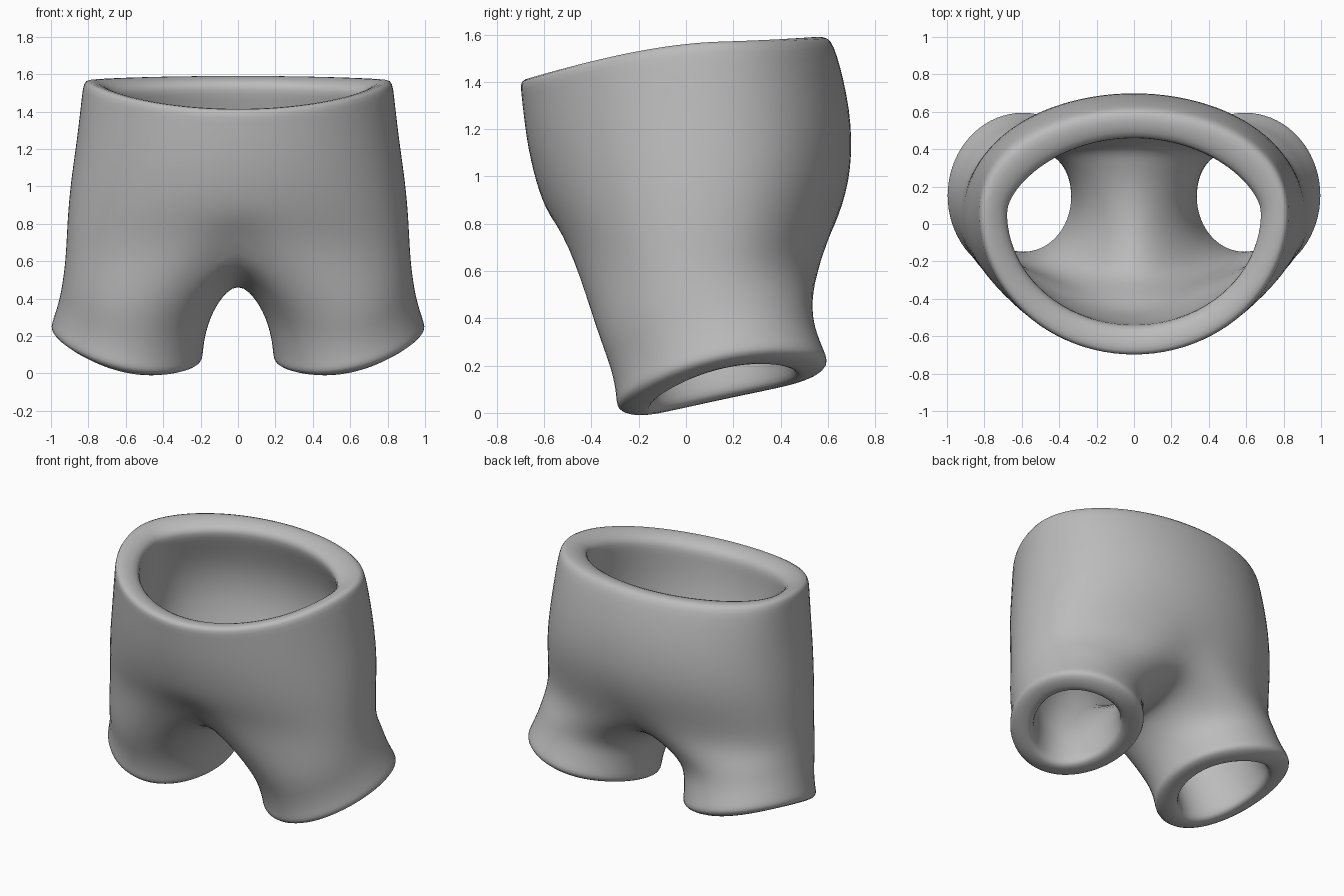
import bpy, bmesh
from math import sin, cos, pi, radians

cube = bpy.data.objects.get("Cube")
if cube:
    bpy.data.objects.remove(cube, do_unlink=True)

HALF = 12      # segments from front centre to back centre
LOOP = 18      # vertices around one leg
CLOTH = 0.15   # wall thickness


def torso_row(bm, z_side, z_front, z_back, width, y_front, y_back, front_pow=1.0, back_pow=0.88):
    """Left half of a hip ring, from front centre to back centre."""
    y_mid, row = 0.06, []
    for i in range(HALF + 1):
        a = -pi / 2 + pi * i / HALF
        s, c = sin(a), cos(a)
        end_y, end_z, p = (y_front, z_front, front_pow) if s < 0 else (y_back, z_back, back_pow)
        y = y_mid + (end_y - y_mid) * abs(s) ** p
        z = z_side + (end_z - z_side) * abs(s) ** 1.4
        x = 0.0 if i in (0, HALF) else width * c
        row.append(bm.verts.new((x, y, z)))
    return row


def leg_row(bm, cx, cy, rx, ry, z, tilt):
    """Closed, tilted ring around the left leg."""
    row = []
    for k in range(LOOP):
        a = radians(-120 + 360 / LOOP * k)
        c, s = cos(a), sin(a)
        h = z + tilt * (0.085 * c + 0.095 * s + 0.04 * c * c)
        row.append(bm.verts.new((cx + rx * c, cy + ry * s, h)))
    return row


def bridge(bm, upper, lower, closed):
    n = len(upper)
    for i in range(n if closed else n - 1):
        j = (i + 1) % n
        bm.faces.new((upper[i], lower[i], lower[j], upper[j]))


def bridge_all(bm, rows, closed):
    for a, b in zip(rows, rows[1:]):
        bridge(bm, a, b, closed)


bm = bmesh.new()

# Waist and hips
hips = [torso_row(bm, *r) for r in (
    (1.59, 1.425, 1.61, 0.83, -0.715, 0.60, 1.0, 0.95),
    (1.52, 1.355, 1.54, 0.84, -0.705, 0.64, 1.0, 0.9),
    (1.25, 1.16, 1.28, 0.87, -0.685, 0.705),
    (1.02, 0.98, 1.03, 0.905, -0.645, 0.71),
    (0.82, 0.83, 0.83, 0.922, -0.59, 0.655, 0.95),
    (0.62, 0.67, 0.64, 0.93, -0.51, 0.595, 0.85))]
bridge_all(bm, hips, False)

# Crotch seam, running back to front on the centre line
split = hips[-1]
split[0].co.yz = (-0.46, 0.72)
split[HALF].co.yz = (0.56, 0.68)
seam = [bm.verts.new((0, y, z)) for y, z in
        ((0.45, 0.595), (0.29, 0.52), (0.08, 0.497), (-0.15, 0.535), (-0.33, 0.625))]

# Leg with flared hem
legs = [split + seam] + [leg_row(bm, *r) for r in (
    (0.53, 0.078, 0.415, 0.46, 0.40, 0.7),
    (0.565, 0.115, 0.40, 0.437, 0.27, 0.9),
    (0.59, 0.148, 0.408, 0.448, 0.155, 1.0),
    (0.60, 0.157, 0.418, 0.462, 0.10, 1.0))]
bridge_all(bm, legs, True)

# Inner wall, set in from the outer surface
bm.normal_update()


def inset(v):
    n = v.normal.copy()
    if v.co.x == 0:
        n.x = 0
        n.normalize()
    return bm.verts.new(v.co - n * CLOTH)


inner_hips = [[inset(v) for v in row] for row in hips[2:]]
inner_seam = [inset(v) for v in seam]
inner_legs = [inner_hips[-1] + inner_seam] + [[inset(v) for v in row] for row in legs[1:]]

# Waistband lip, sloping inwards
lip = [torso_row(bm, *r) for r in (
    (1.53, 1.40, 1.565, 0.68, -0.55, 0.45, 1.0, 1.35),
    (1.45, 1.31, 1.48, 0.685, -0.545, 0.47, 1.0, 1.2))]

bridge_all(bm, (lip + inner_hips)[::-1], False)
bridge_all(bm, inner_legs[::-1], True)
bridge(bm, lip[0], hips[0], False)
bridge(bm, legs[-1], inner_legs[-1], True)

mesh = bpy.data.meshes.new("shorts")
bm.to_mesh(mesh)
bm.free()
mesh.shade_smooth()
shorts = bpy.data.objects.new("shorts", mesh)
bpy.context.collection.objects.link(shorts)

# Mirror to the other leg and round it off
mirror = shorts.modifiers.new("mirror", "MIRROR")
mirror.use_clip = True
smooth = shorts.modifiers.new("smooth", "SUBSURF")
smooth.levels = smooth.render_levels = 2

# Grey cloth
mat = bpy.data.materials.new("grey_cloth")
mat.use_nodes = True
color = (0.5, 0.5, 0.5, 1)
mat.diffuse_color = color
mat.node_tree.nodes["Principled BSDF"].inputs["Base Color"].default_value = color
mesh.materials.append(mat)
